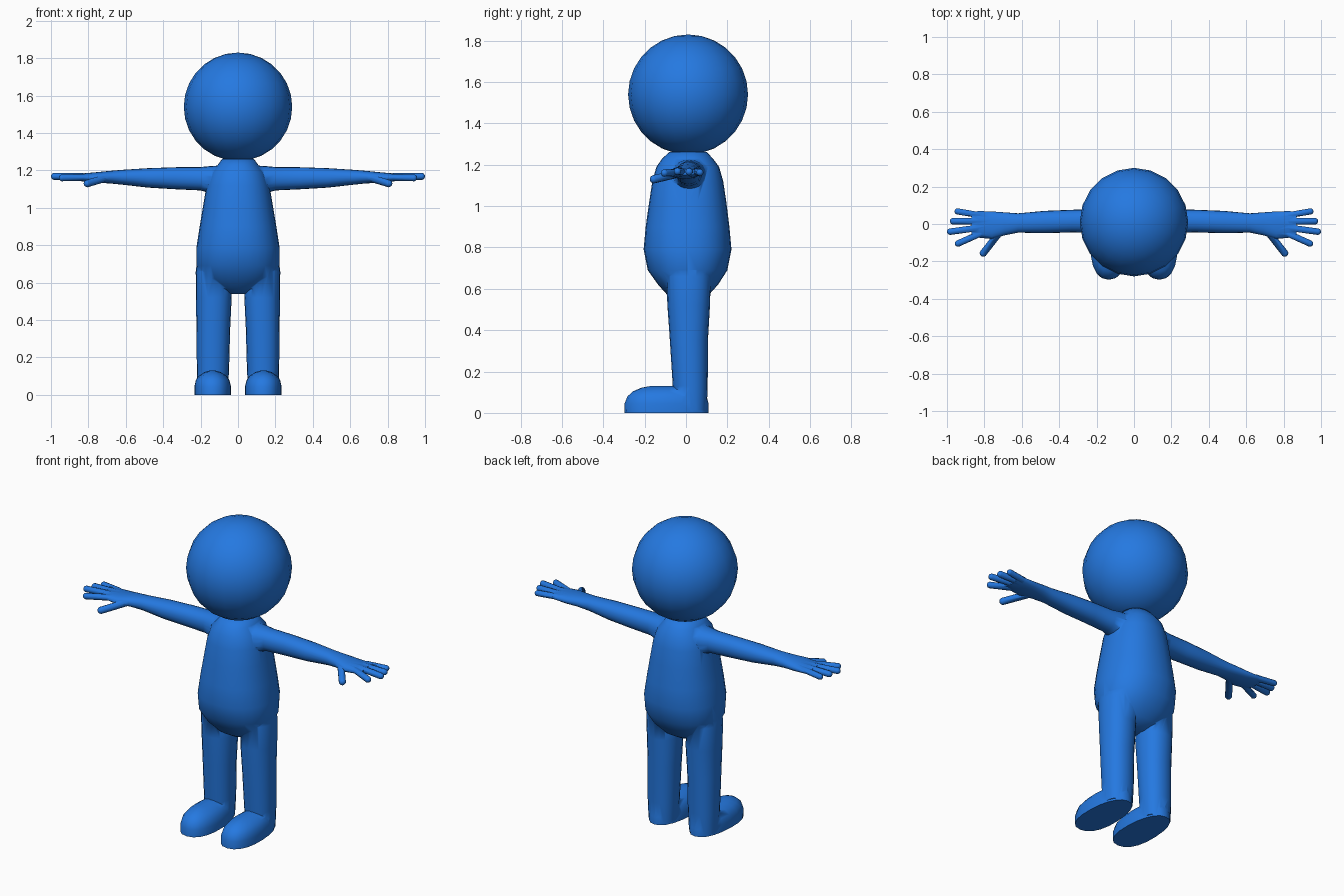
import bpy, bmesh, math
from mathutils import Vector

if "Cube" in bpy.data.objects:
    bpy.data.objects.remove(bpy.data.objects["Cube"])

blue = bpy.data.materials.new("blue")
blue.diffuse_color = (0.018, 0.19, 0.75, 1)
blue.use_nodes = True
blue.node_tree.nodes["Principled BSDF"].inputs["Base Color"].default_value = blue.diffuse_color


def finish(bm, name):
    bmesh.ops.recalc_face_normals(bm, faces=bm.faces)
    mesh = bpy.data.meshes.new(name)
    bm.to_mesh(mesh)
    bm.free()
    mesh.materials.append(blue)
    obj = bpy.data.objects.new(name, mesh)
    bpy.context.collection.objects.link(obj)
    return obj


def loft(name, axis, rings, side=1, square=2.0, taper=0.0, n=20):
    """Closed tube; each ring is (position, a_min, a_max, b_min, b_max)."""
    bm = bmesh.new()
    loops = []
    for t, a0, a1, b0, b1 in rings:
        loop = []
        for i in range(n):
            ang = 2 * math.pi * i / n
            c, s = math.cos(ang), math.sin(ang)
            c = math.copysign(abs(c) ** (2 / square), c)
            s = math.copysign(abs(s) ** (2 / square), s)
            c *= 1 - taper * (s + 1) / 2
            a = (a0 + a1) / 2 + c * (a1 - a0) / 2
            b = (b0 + b1) / 2 + s * (b1 - b0) / 2
            co = (a, b, t) if axis == "Z" else (t, a, b)
            loop.append(bm.verts.new((co[0] * side, co[1], co[2])))
        loops.append(loop)
    for lo, hi in zip(loops, loops[1:]):
        for i in range(n):
            j = (i + 1) % n
            bm.faces.new((lo[i], lo[j], hi[j], hi[i]))
    bm.faces.new(loops[0])
    bm.faces.new(loops[-1])
    return finish(bm, name)


def capsule(name, start, end, radius, side=1):
    """Rounded digit running from start to end."""
    a, b = (Vector((p[0] * side, p[1], p[2])) for p in (start, end))
    bm = bmesh.new()
    bmesh.ops.create_uvsphere(bm, u_segments=10, v_segments=7, radius=radius)
    for v in bm.verts:
        if v.co.z > 0:
            v.co.z += (b - a).length
    turn = (b - a).to_track_quat("Z", "Y")
    for v in bm.verts:
        v.co = turn @ v.co + a
    return finish(bm, name)


def smooth(obj, degrees):
    bpy.ops.object.select_all(action="DESELECT")
    obj.select_set(True)
    bpy.context.view_layer.objects.active = obj
    bpy.ops.object.shade_smooth_by_angle(angle=math.radians(degrees))


# Head
bm = bmesh.new()
bmesh.ops.create_uvsphere(bm, u_segments=20, v_segments=14, radius=0.29)
bmesh.ops.translate(bm, verts=bm.verts, vec=(0, 0.01, 1.54))
head = finish(bm, "head")
smooth(head, 60)

# Torso, from crotch to neck
body = loft("body", "Z", [
    (0.54, -0.05, 0.05, -0.04, 0.06),
    (0.57, -0.13, 0.13, -0.09, 0.11),
    (0.62, -0.19, 0.19, -0.135, 0.155),
    (0.69, -0.222, 0.222, -0.185, 0.2),
    (0.79, -0.222, 0.222, -0.205, 0.22),
    (0.90, -0.205, 0.205, -0.195, 0.21),
    (1.02, -0.185, 0.185, -0.178, 0.195),
    (1.12, -0.168, 0.168, -0.163, 0.18),
    (1.19, -0.145, 0.145, -0.143, 0.16),
    (1.23, -0.108, 0.108, -0.115, 0.13),
    (1.262, -0.085, 0.085, -0.08, 0.1)], square=2.2, n=28)

limbs = []
for side in (1, -1):
    # Leg
    limbs.append(loft("leg", "Z", [
        (0.012, 0.055, 0.215, -0.055, 0.1),
        (0.13, 0.048, 0.22, -0.064, 0.105),
        (0.35, 0.042, 0.222, -0.078, 0.106),
        (0.52, 0.034, 0.225, -0.09, 0.116),
        (0.66, 0.045, 0.226, -0.095, 0.12),
        (0.76, 0.06, 0.212, -0.08, 0.1),
        (0.83, 0.1, 0.16, -0.03, 0.05)], side, square=2.2))
    # Foot with flat sole
    limbs.append(loft("foot", "Z", [
        (0.0, 0.03, 0.24, -0.298, 0.11),
        (0.045, 0.03, 0.24, -0.297, 0.109),
        (0.08, 0.04, 0.232, -0.283, 0.1),
        (0.105, 0.06, 0.212, -0.255, 0.09),
        (0.122, 0.09, 0.182, -0.215, 0.06),
        (0.13, 0.12, 0.152, -0.17, 0.0)], side, square=2.3, taper=0.14))
    # Arm flowing into a flat palm
    limbs.append(loft("arm", "X", [
        (0.05, -0.08, 0.11, 1.06, 1.228),
        (0.14, -0.065, 0.095, 1.075, 1.224),
        (0.20, -0.047, 0.08, 1.093, 1.218),
        (0.33, -0.045, 0.076, 1.099, 1.217),
        (0.48, -0.049, 0.07, 1.108, 1.212),
        (0.62, -0.046, 0.057, 1.124, 1.203),
        (0.69, -0.06, 0.062, 1.131, 1.197),
        (0.76, -0.08, 0.067, 1.133, 1.19),
        (0.83, -0.073, 0.069, 1.14, 1.184),
        (0.868, -0.062, 0.064, 1.15, 1.18)], side, square=2.2))
    # Fingers and thumb
    for start, end, radius in [
            ((0.83, 0.048, 1.165), (0.942, 0.067, 1.163), 0.0175),
            ((0.83, 0.016, 1.167), (0.966, 0.015, 1.166), 0.0185),
            ((0.83, -0.02, 1.167), (0.9815, -0.041, 1.168), 0.0185),
            ((0.82, -0.05, 1.163), (0.94, -0.104, 1.16), 0.0185),
            ((0.715, -0.04, 1.157), (0.805, -0.155, 1.13), 0.0205)]:
        limbs.append(capsule("digit", start, end, radius, side))

# Fuse the limbs into one skin
bpy.context.view_layer.objects.active = body
for limb in limbs:
    limb.hide_render = True
    mod = body.modifiers.new("join", "BOOLEAN")
    mod.operation = "UNION"
    mod.solver = "EXACT"
    mod.object = limb
    bpy.ops.object.modifier_apply(modifier=mod.name)
    bpy.data.objects.remove(limb, do_unlink=True)
smooth(body, 65)
